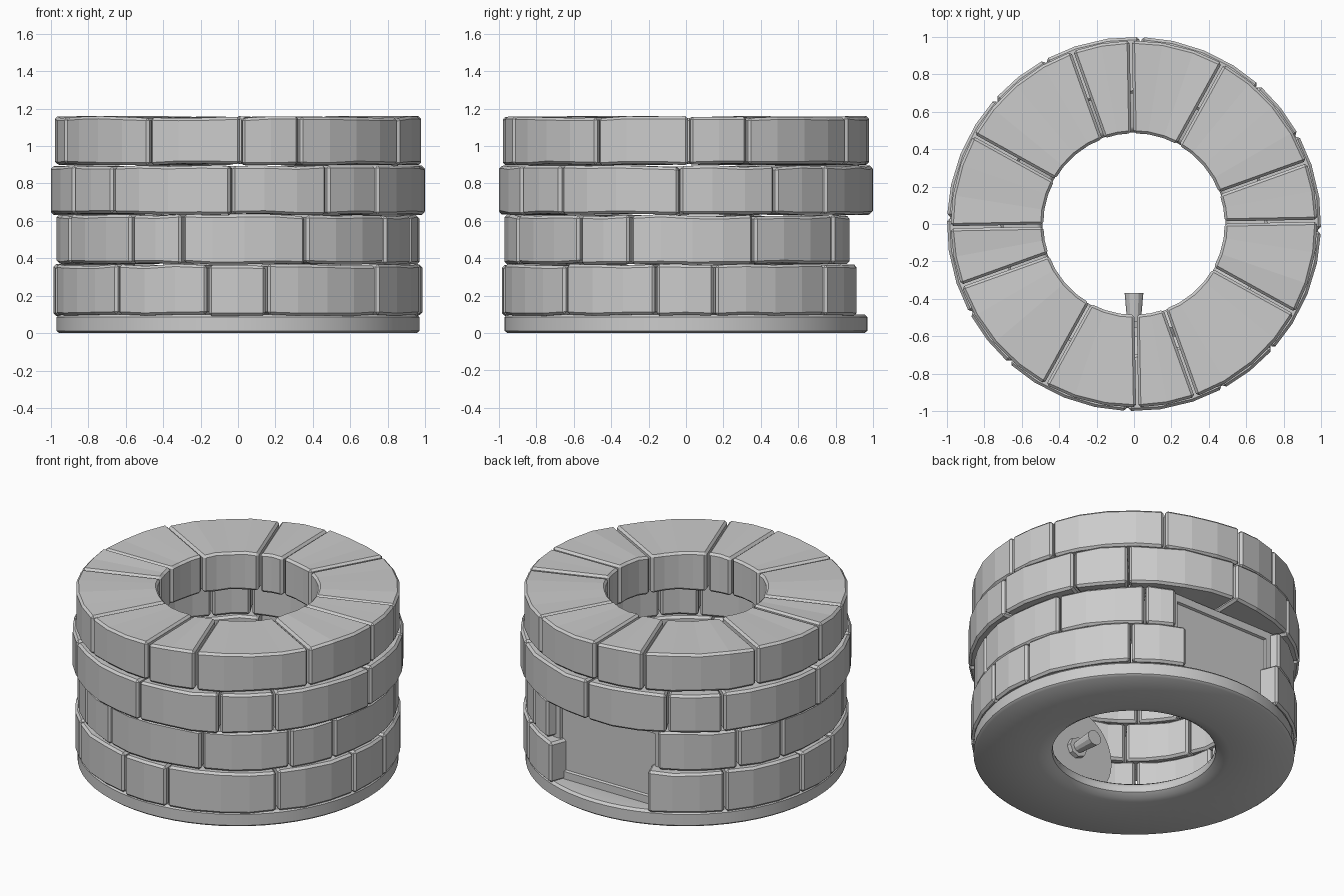
import bpy, bmesh, random
from math import radians, cos, sin, pi, ceil
from mathutils import Matrix

if "Cube" in bpy.data.objects:
    bpy.data.objects.remove(bpy.data.objects["Cube"])

random.seed(4)


def finish(bm, name):
    bmesh.ops.recalc_face_normals(bm, faces=bm.faces)
    me = bpy.data.meshes.new(name)
    bm.to_mesh(me)
    bm.free()
    ob = bpy.data.objects.new(name, me)
    bpy.context.collection.objects.link(ob)
    return ob


def bevel(ob, width):
    m = ob.modifiers.new("bevel", 'BEVEL')
    m.width = width
    m.segments = 1
    m.limit_method = 'ANGLE'
    m.angle_limit = radians(40)


# One curved, faceted stone added to a course
def add_stone(bm, a0, a1, r0, r1, z0, z1, gap=0.006):
    n = max(2, ceil((a1 - a0) / 12))
    rings = []
    for i in range(n + 1):
        a = radians(a0 + (a1 - a0) * i / n)
        side = 1 if i == 0 else -1 if i == n else 0
        zt = z1 + random.uniform(-.007, .005)
        zb = z0 + random.uniform(-.004, .006)
        ring = []
        for r, z in ((r0, zb), (r1, zb), (r1, zt), (r0, zt)):
            ring.append(bm.verts.new((r * cos(a) - side * gap * sin(a),
                                      r * sin(a) + side * gap * cos(a), z)))
        rings.append(ring)
    for p, q in zip(rings, rings[1:]):
        for k in range(4):
            bm.faces.new((p[k], p[(k + 1) % 4], q[(k + 1) % 4], q[k]))
    bm.faces.new(rings[0])
    bm.faces.new(rings[-1][::-1])


# Stone courses: joints repeat every quarter turn; cut = half angle of back opening
courses = [
    ("first_course", (-9.5, 9, 49), .70, .985, .095, .365, 21),
    ("second_course", (22, 54, 72), .70, .97, .370, .630, 24.5),
    ("third_course", (-2, 28.5, 48), .70, 1.0, .635, .893, 0),
    ("cap_course", (1, 19.7, 61), .485, .98, .900, 1.155, 0),
]
for name, offs, r0, r1, z0, z1, cut in courses:
    joints = [o + 90 * k - 90 for k in range(4) for o in offs]
    joints.append(joints[0] + 360)
    bm = bmesh.new()
    for a0, a1 in zip(joints, joints[1:]):
        spans = [(a0, a1)]
        if cut:
            lo, hi = 90 - cut, 90 + cut
            spans = [(a0, min(a1, lo)), (max(a0, hi), a1)]
        for s0, s1 in spans:
            if s1 - s0 > 2:
                add_stone(bm, s0, s1, r0, r1, z0, z1)
    bevel(finish(bm, name), .014)

# Smooth base ring
profile = [(.52, .10), (.50, .085), (.49, .06), (.495, .03), (.53, .008), (.58, 0),
           (.955, 0), (.97, .012), (.97, .085), (.955, .10)]
bm = bmesh.new()
N = 64
rings = [[bm.verts.new((r * cos(2 * pi * i / N), r * sin(2 * pi * i / N), z)) for r, z in profile]
         for i in range(N)]
for i in range(N):
    p, q = rings[i], rings[(i + 1) % N]
    for k in range(len(profile)):
        j = (k + 1) % len(profile)
        bm.faces.new((p[k], q[k], q[j], p[j]))
base = finish(bm, "base_ring")
bpy.context.view_layer.objects.active = base
base.select_set(True)
bpy.ops.object.shade_smooth_by_angle(angle=radians(40))

# Back hatch with a recessed panel
bm = bmesh.new()
bmesh.ops.create_cube(bm, size=1, matrix=Matrix.Translation((0, .79, .365)) @ Matrix.Diagonal((.80, .07, .53, 1)))
face = max(bm.faces, key=lambda f: f.calc_center_median().y)
bmesh.ops.inset_region(bm, faces=[face], thickness=.07)
bmesh.ops.inset_region(bm, faces=[face], thickness=.008, depth=-.015)
finish(bm, "back_hatch")


# Spout fittings on the inner front wall, along y
def fitting(name, y0, y1, ra, rb, sides):
    bm = bmesh.new()
    mat = Matrix.Translation((0, (y0 + y1) / 2, .29)) @ Matrix.Rotation(-pi / 2, 4, 'X')
    bmesh.ops.create_cone(bm, cap_ends=True, segments=sides, radius1=ra, radius2=rb,
                          depth=y1 - y0, matrix=mat)
    return finish(bm, name)


fitting("spout_plate", -.60, -.55, .285, .285, 32)
fitting("spout_flange", -.55, -.52, .065, .065, 8)
fitting("spout_pipe", -.53, -.37, .036, .05, 12)
